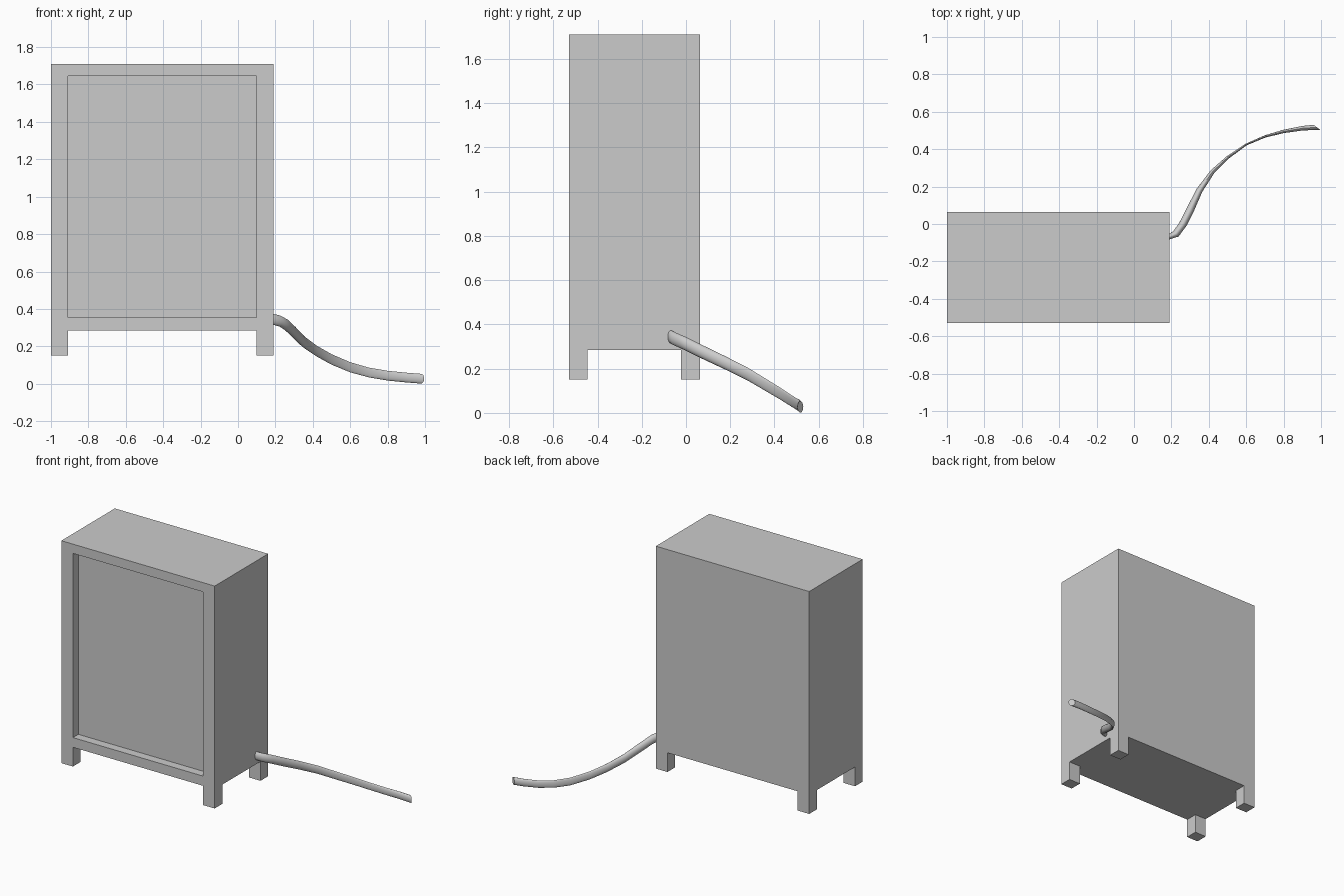
import bpy, bmesh, math
from mathutils import Vector

if "Cube" in bpy.data.objects:
    bpy.data.objects.remove(bpy.data.objects["Cube"])


def make_object(name, bm):
    bmesh.ops.recalc_face_normals(bm, faces=bm.faces[:])
    mesh = bpy.data.meshes.new(name)
    bm.to_mesh(mesh)
    bm.free()
    ob = bpy.data.objects.new(name, mesh)
    bpy.context.collection.objects.link(ob)
    return ob


def extrude(bm, faces, offset):
    # push each separate face out or in
    for f in faces:
        r = bmesh.ops.extrude_face_region(bm, geom=[f])
        verts = [v for v in r["geom"] if isinstance(v, bmesh.types.BMVert)]
        bmesh.ops.translate(bm, verts=verts, vec=offset)
        if f.is_valid:
            bmesh.ops.delete(bm, geom=[f], context='FACES_ONLY')


# Cabinet: box cut along the frame and leg lines
X0, X1, Y0, Y1, Z0, Z1 = -1.0, 0.19, -0.53, 0.063, 0.285, 1.71
LEG_X, LEG_Y, LEG_H, RECESS = 0.09, 0.085, 0.135, 0.06
bm = bmesh.new()
bmesh.ops.create_cube(bm, size=1)
bmesh.ops.scale(bm, verts=bm.verts, vec=(X1 - X0, Y1 - Y0, Z1 - Z0))
bmesh.ops.translate(bm, verts=bm.verts,
                    vec=((X0 + X1) / 2, (Y0 + Y1) / 2, (Z0 + Z1) / 2))
for axis, cuts in enumerate([(X0 + LEG_X, X1 - LEG_X),
                             (Y0 + LEG_Y, Y1 - LEG_Y),
                             (0.353, 1.645)]):
    for c in cuts:
        p = Vector((0, 0, 0))
        n = Vector((0, 0, 0))
        p[axis], n[axis] = c, 1
        bmesh.ops.bisect_plane(bm, geom=bm.verts[:] + bm.edges[:] + bm.faces[:],
                               plane_co=p, plane_no=n)

# Four legs from the bottom corners, and the sunken front panel
legs, panel = [], []
for f in bm.faces:
    c = f.calc_center_median()
    if abs(c.z - Z0) < 1e-4:
        if (not X0 + LEG_X < c.x < X1 - LEG_X) and (not Y0 + LEG_Y < c.y < Y1 - LEG_Y):
            legs.append(f)
    elif abs(c.y - Y0) < 1e-4 and X0 + LEG_X < c.x < X1 - LEG_X and 0.4 < c.z < 1.6:
        panel.append(f)
extrude(bm, legs, (0, 0, -LEG_H))
extrude(bm, panel, (0, RECESS, 0))
bmesh.ops.dissolve_limit(bm, angle_limit=0.01, verts=bm.verts[:], edges=bm.edges[:])
make_object("cabinet", bm)

# Drain hose: x, y, z, half height, half width along the path
PATH = [(0.185, -0.070, 0.345, 0.029, 0.014), (0.225, -0.052, 0.335, 0.030, 0.020),
        (0.262, 0.000, 0.312, 0.031, 0.021), (0.300, 0.075, 0.275, 0.031, 0.021),
        (0.350, 0.180, 0.225, 0.030, 0.017), (0.420, 0.280, 0.175, 0.029, 0.012),
        (0.500, 0.355, 0.130, 0.028, 0.008), (0.600, 0.425, 0.088, 0.027, 0.005),
        (0.700, 0.468, 0.060, 0.026, 0.006), (0.800, 0.495, 0.043, 0.026, 0.009),
        (0.900, 0.512, 0.033, 0.026, 0.012), (0.978, 0.517, 0.027, 0.026, 0.022)]
SIDES = 16
bm = bmesh.new()
rings = []
for i, (x, y, z, h, w) in enumerate(PATH):
    a, b = PATH[max(i - 1, 0)], PATH[min(i + 1, len(PATH) - 1)]
    side = Vector((a[1] - b[1], b[0] - a[0], 0)).normalized()
    if i == 0:
        side = Vector((0, 1, 0))
    if i == len(PATH) - 1:
        side = Vector((-0.8, 0.6, 0))
    ring = []
    for k in range(SIDES):
        t = 2 * math.pi * k / SIDES
        ring.append(bm.verts.new(Vector((x, y, z)) + side * w * math.cos(t)
                                 + Vector((0, 0, h * math.sin(t)))))
    rings.append(ring)
for r, s in zip(rings, rings[1:]):
    for k in range(SIDES):
        j = (k + 1) % SIDES
        bm.faces.new((r[k], r[j], s[j], s[k]))
bm.faces.new(rings[0])
bm.faces.new(rings[-1])
hose = make_object("drain_hose", bm)
bpy.context.view_layer.objects.active = hose
hose.select_set(True)
bpy.ops.object.shade_smooth_by_angle(angle=math.radians(40))
